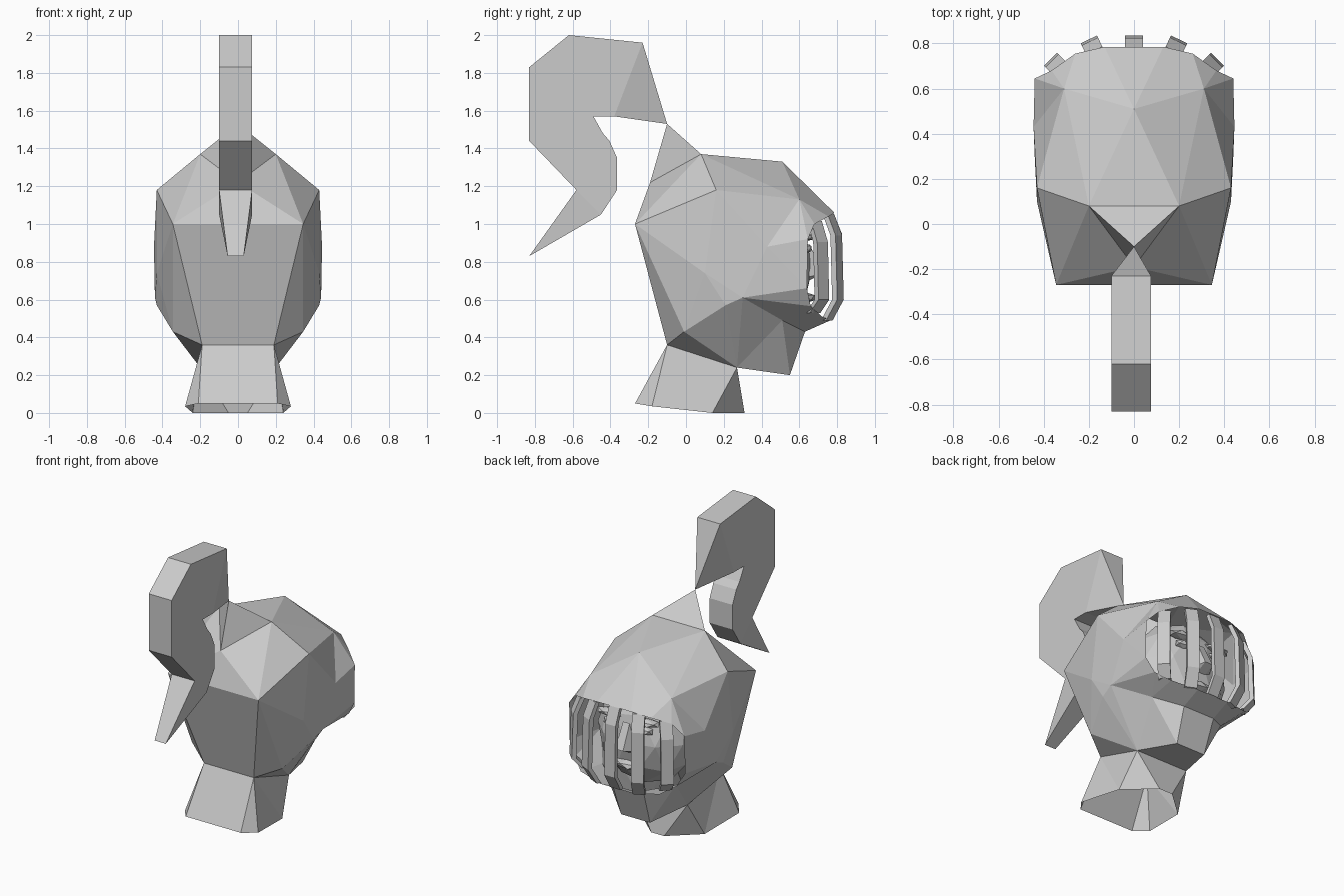
import bpy, bmesh
from mathutils import Vector, Matrix

cube = bpy.data.objects.get("Cube")
if cube:
    bpy.data.objects.remove(cube)

grey = bpy.data.materials.new("plain grey")
grey.use_nodes = True
COLOUR = (0.6, 0.6, 0.6, 1)
grey.diffuse_color = COLOUR
grey.node_tree.nodes["Principled BSDF"].inputs["Base Color"].default_value = COLOUR


def finish(name, bm):
    """Weld, fix normals and link a bmesh as a flat-shaded object."""
    bmesh.ops.remove_doubles(bm, verts=bm.verts, dist=0.002)
    bmesh.ops.recalc_face_normals(bm, faces=bm.faces)
    mesh = bpy.data.meshes.new(name)
    bm.to_mesh(mesh)
    bm.free()
    mesh.materials.append(grey)
    obj = bpy.data.objects.new(name, mesh)
    bpy.context.collection.objects.link(obj)


def mirrored_shell(name, points, panels):
    """Build panels from named left-half points and reflect them.
    A minus sign before a point name means its reflected twin."""
    bm = bmesh.new()
    for panel in panels:
        corners = []
        for key in panel.split():
            x, y, z = points[key.lstrip("-")]
            corners.append(Vector((-x if key[0] == "-" else x, y, z)))
        bm.faces.new([bm.verts.new(c) for c in corners])
        if "-" not in panel:
            bm.faces.new([bm.verts.new((-c.x, c.y, c.z)) for c in reversed(corners)])
    finish(name, bm)


# Landmarks on the left half, shared by helmet, jaw and neck
P = {
    "nape": (0.19, -0.10, 0.36), "back": (0.345, -0.27, 1.0),
    "apex": (0, -0.10, 1.53), "notch": (0, -0.19, 1.22),
    "crown": (0.2, 0.08, 1.37), "temple": (0.43, 0.16, 1.18),
    "top": (0, 0.51, 1.33), "brow": (0.31, 0.60, 1.13),
    "ear": (0.345, -0.01, 0.43), "lobe": (0.43, 0.21, 0.57),
    "cheek": (0.44, 0.30, 0.61),
    "side": (0.43, 0.10, 0.74), "bulge": (0.445, 0.43, 0.88),
    "sill": (0.44, 0.64, 0.66), "jamb": (0.44, 0.645, 0.92),
    "arch": (0.365, 0.68, 1.0), "visor": (0.26, 0.755, 1.04),
    "peak": (0.13, 0.785, 1.06),
    "throat": (0.2, 0.27, 0.24), "chin": (0.11, 0.55, 0.20),
    "jaw": (0.28, 0.51, 0.49), "lip": (0.12, 0.63, 0.43),
    "rim": (0.385, 0.66, 0.565), "bend": (0.3, 0.72, 0.51),
    "front": (0.12, 0.765, 0.49),
    "heel": (0.21, -0.27, 0.05), "flare": (0.28, -0.18, 0.035),
    "foot": (0.24, 0.14, 0), "toe": (0.05, 0.31, 0),
}

# Helmet with open face: back, dome and sides
back_panels = ["nape -nape -back back", "back -back notch", "back crown notch",
               "notch crown apex", "back temple crown", "back nape ear"]
dome_panels = ["crown -crown apex", "crown -crown top", "crown temple brow",
               "crown brow top", "top brow visor peak", "top peak -peak",
               "brow arch visor", "brow jamb arch"]
side_panels = ["back side temple", "back ear side", "ear lobe side", "lobe cheek side",
               "side bulge temple", "side cheek bulge", "temple bulge brow",
               "bulge jamb brow", "bulge sill jamb", "bulge cheek sill"]
mirrored_shell("helmet", P, back_panels + dome_panels + side_panels)

# Jaw under the helmet and the rim that carries the bars
mirrored_shell("jaw_guard", P, [
    "nape ear throat", "ear lobe throat", "lobe cheek throat", "cheek jaw throat",
    "jaw chin throat", "throat chin -chin -throat", "jaw lip chin",
    "chin lip -lip -chin"])
mirrored_shell("face_rim", P, [
    "cheek rim sill", "cheek jaw rim", "rim jaw bend",
    "bend jaw lip front", "front lip -lip -front"])

# Open flared neck
mirrored_shell("neck", P, [
    "nape -nape -heel heel", "nape heel flare", "nape flare foot",
    "nape foot throat", "throat foot toe", "throat toe -toe -throat"])

# Hooked plume: side outline as (y, z), drawn in at the root and the tail
outline = [(-0.10, 1.53), (-0.23, 1.96), (-0.62, 2.0), (-0.83, 1.83),
           (-0.83, 1.44), (-0.58, 1.18), (-0.83, 0.83), (-0.45, 1.05),
           (-0.365, 1.18), (-0.365, 1.35), (-0.405, 1.44), (-0.44, 1.48),
           (-0.49, 1.57), (-0.38, 1.57)]
ROOT, TAIL = 0, 6
bm = bmesh.new()
sides = [[bm.verts.new((x, y, z)) for y, z in outline] for x in (-0.1, 0.075)]
caps = [bm.faces.new(sides[0]), bm.faces.new(sides[1][::-1])]
for i in range(len(outline)):
    j = (i + 1) % len(outline)
    bm.faces.new((sides[0][i], sides[0][j], sides[1][j], sides[1][i]))
bm.normal_update()
bmesh.ops.triangulate(bm, faces=caps)
for side, tail_x in zip(sides, (-0.055, 0.03)):
    side[ROOT].co.x = 0
    side[TAIL].co.x = tail_x
finish("plume", bm)


# Bent flat bars across the face opening
def face_bar(name, x, y, normal, top, bottom):
    out = Vector((*normal, 0)).normalized()
    along = Vector((out.y, -out.x, 0)) * 0.04
    bm = bmesh.new()
    rings = []
    for inset, z in ((0.055, top), (0.01, top - 0.11), (0, 0.6), (0.065, bottom)):
        outer = Vector((x, y, z)) - out * inset
        inner = outer - out * 0.03
        rings.append([bm.verts.new(p) for p in
                      (outer - along, outer + along, inner + along, inner - along)])
    for low, high in zip(rings, rings[1:]):
        for i in range(4):
            j = (i + 1) % 4
            bm.faces.new((low[i], low[j], high[j], high[i]))
    bm.faces.new(rings[0])
    bm.faces.new(rings[-1][::-1])
    finish(name, bm)


face_bar("centre_bar", 0, 0.835, (0, 1), 1.06, 0.49)
for label, s in (("left", 1), ("right", -1)):
    face_bar(label + "_inner_bar", s * 0.2, 0.818, (s * 0.43, 0.9), 1.05, 0.49)
    face_bar(label + "_outer_bar", s * 0.37, 0.73, (s, 1), 1.015, 0.53)


# Faceted face behind the bars
def faceted(name, centre, size, level=1):
    bm = bmesh.new()
    bmesh.ops.create_icosphere(bm, subdivisions=level, radius=1,
                               matrix=Matrix.LocRotScale(Vector(centre), None, Vector(size)))
    finish(name, bm)


faceted("face", (0, 0.42, 0.77), (0.34, 0.25, 0.36), 2)
faceted("mouth", (0, 0.63, 0.61), (0.11, 0.06, 0.03))
for label, s in (("left", 1), ("right", -1)):
    faceted(label + "_eye", (s * 0.13, 0.63, 0.87), (0.06, 0.04, 0.03))
    faceted(label + "_eyebrow", (s * 0.14, 0.63, 0.93), (0.1, 0.05, 0.025))

nose = {"bridge": (0.025, 0.65, 0.9), "tip": (0.03, 0.73, 0.74),
        "wing": (0.07, 0.65, 0.72), "base": (0.03, 0.65, 0.7)}
mirrored_shell("nose", nose, [
    "bridge -bridge -tip tip", "bridge tip wing", "tip base wing", "tip -tip -base base"])
